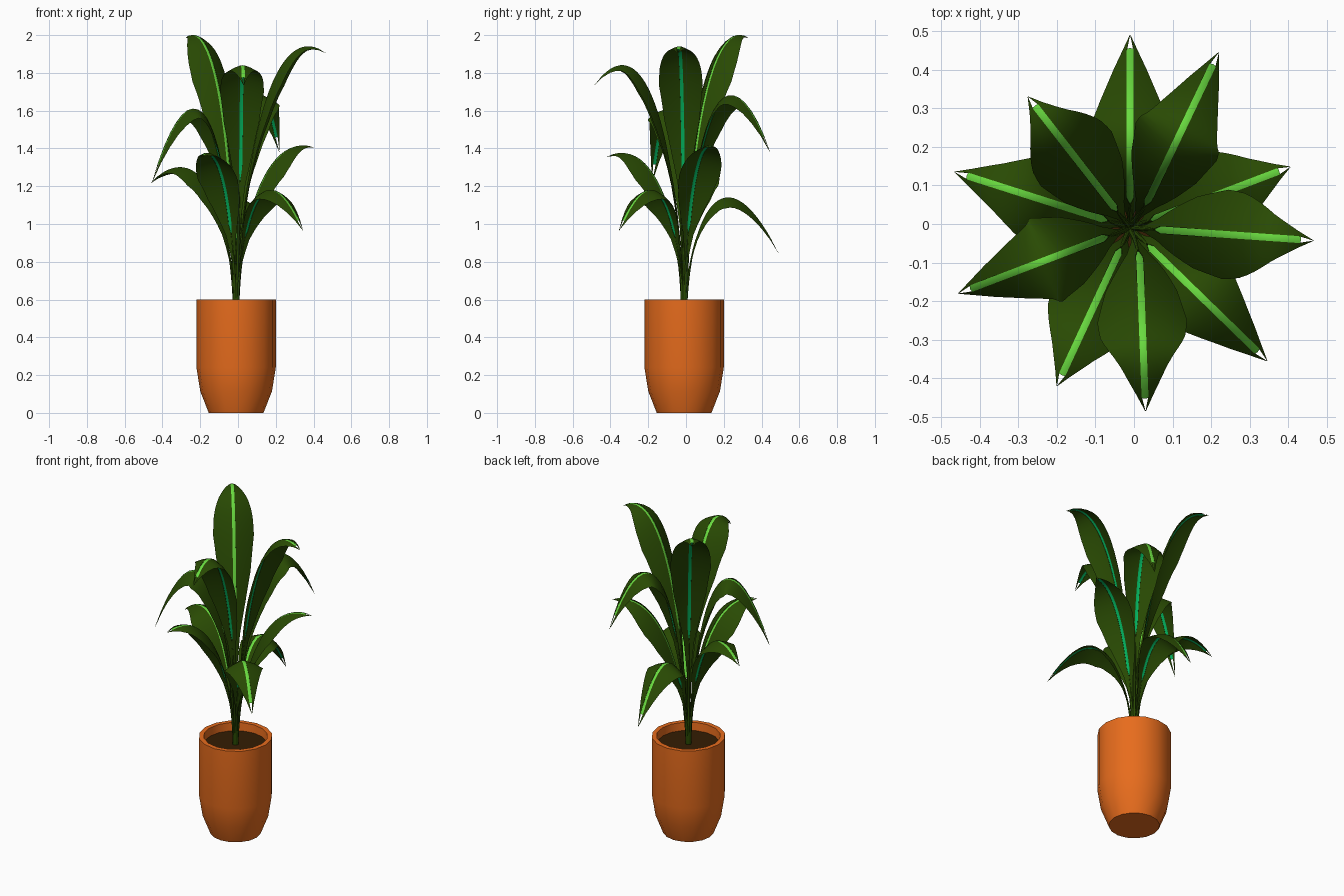
import bpy, bmesh, math
from mathutils import Vector

if "Cube" in bpy.data.objects:
    bpy.data.objects.remove(bpy.data.objects["Cube"])


def material(name, rgb):
    m = bpy.data.materials.new(name)
    m.diffuse_color = (*rgb, 1)
    m.use_nodes = True
    m.node_tree.nodes["Principled BSDF"].inputs["Base Color"].default_value = m.diffuse_color
    return m


TERRACOTTA = material("terracotta orange", (0.80, 0.15, 0.012))
SOIL = material("soil brown", (0.034, 0.012, 0.001))
LEAF = material("leaf dark green", (0.022, 0.068, 0.001))
RIB_TOP = material("rib light green", (0.14, 0.70, 0.05))
RIB_UNDER = material("rib teal green", (0.001, 0.47, 0.12))
CENTRE = Vector((-0.01, -0.01, 0))


def add_mesh(name, verts, faces, mat, recalc=True):
    me = bpy.data.meshes.new(name)
    me.from_pydata(verts, [], faces)
    if recalc:
        bm = bmesh.new()
        bm.from_mesh(me)
        bmesh.ops.recalc_face_normals(bm, faces=bm.faces)
        bm.to_mesh(me)
        bm.free()
    me.materials.append(mat)
    ob = bpy.data.objects.new(name, me)
    bpy.context.collection.objects.link(ob)
    bpy.ops.object.select_all(action='DESELECT')
    bpy.context.view_layer.objects.active = ob
    ob.select_set(True)
    bpy.ops.object.shade_smooth_by_angle(angle=math.radians(40))
    return ob


# Turned shapes: the pot and the soil disc
def lathe(name, profile, mat, n=16):
    verts, faces = [], []
    for r, z in profile:
        for i in range(n):
            a = 2 * math.pi * i / n
            verts.append(CENTRE + Vector((r * math.cos(a), r * math.sin(a), z)))
    for j in range(len(profile) - 1):
        for i in range(n):
            k = (i + 1) % n
            faces.append((j * n + i, j * n + k, j * n + n + k, j * n + n + i))
    last = (len(profile) - 1) * n
    faces += [tuple(range(n)), tuple(range(last, last + n))]
    return add_mesh(name, verts, faces, mat)


lathe("pot", [(0.145, 0), (0.19, 0.115), (0.21, 0.24), (0.21, 0.6),
              (0.182, 0.6), (0.178, 0.53)], TERRACOTTA)
lathe("soil", [(0.179, 0.535), (0.179, 0.55)], SOIL)


# Leaf midrib: a cubic arc in the vertical plane through the hub
def bezier(p, t):
    s = 1 - t
    return p[0] * s**3 + p[1] * 3 * s * s * t + p[2] * 3 * s * t * t + p[3] * t**3


def arc_for(reach, peak, tip):
    z0, lo, hi = 0.54, 0.0, 3.0
    for _ in range(30):           # find the height that gives the wanted peak
        h = (lo + hi) / 2
        p = [Vector((0.008, z0)), Vector((0.06 * reach, z0 + 0.55 * h)),
             Vector((0.41 * reach, z0 + h)), Vector((reach, tip))]
        if max(bezier(p, i / 40).y for i in range(41)) > peak:
            hi = h
        else:
            lo = h
    return p


# Point on the midrib in space; every stem starts close to the pot's centre
def midrib(hub, p, out, t):
    c = bezier(p, t)
    return CENTRE.lerp(hub, min(1, t / 0.35)) + out * c.x + Vector((0, 0, c.y))


WIDTH = [(0, .006), (.18, .009), (.28, .029), (.36, .059), (.46, .093),
         (.6, .117), (.7, .109), (.8, .085), (.9, .047), (1, .001)]
RIB_START, RIB_END, SLOT, THICK = 0.29, 0.96, 0.009, 0.003


def half_width(t):
    for (a, wa), (b, wb) in zip(WIDTH, WIDTH[1:]):
        if t <= b:
            return wa + (wb - wa) * (t - a) / (b - a)
    return WIDTH[-1][1]


# Roof-like fold of the blade across its width
def drop(s):
    return 0.25 * abs(s) + 2 * s * s


# Sweep a cross-section (list of sideways, upward pairs) along the midrib
def sweep(name, hub, p, out, t0, t1, section, closed, mat, steps=20):
    side = Vector((-out.y, out.x, 0))
    verts, faces = [], []
    for i in range(steps + 1):
        t = t0 + (t1 - t0) * i / steps
        d = (bezier(p, t + 0.01) - bezier(p, t - 0.01)).normalized()
        normal = out * -d.y + Vector((0, 0, d.x))
        sec = section(t)
        for s, up in sec:
            verts.append(midrib(hub, p, out, t) + side * s + normal * (up - drop(s)))
    n = len(sec)
    for i in range(steps):
        for j in range(n if closed else n - 1):
            k = (j + 1) % n
            faces.append((i * n + j, i * n + n + j, i * n + n + k, i * n + k))
    return add_mesh(name, verts, faces, mat, recalc=closed)


# Half a blade: thick beside the rib slot, thin at its outer edge
def half_section(sign):
    def section(t):
        w = half_width(t)
        inner = min(SLOT, 0.5 * w) if RIB_START < t < RIB_END else 0
        th = THICK * min(1, w / 0.03)
        return [(sign * inner, th), (sign * (inner + w) / 2, th * 0.6), (sign * w, 0),
                (sign * (inner + w) / 2, -th * 0.6), (sign * inner, -th)]
    return section


# Rib ribbon lying in the slot between the two halves
def rib_section(up):
    def section(t):
        cols = (-1, 0, 1) if up < 0 else (1, 0, -1)
        return [(u * min(SLOT, 0.5 * half_width(t)) * 1.05, up) for u in cols]
    return section


def stem(name, hub, p, out):
    cu = bpy.data.curves.new(name, 'CURVE')
    cu.dimensions = '3D'
    cu.bevel_depth = 0.009
    cu.bevel_resolution = 1
    cu.use_fill_caps = True
    sp = cu.splines.new('POLY')
    sp.points.add(7)
    for i, pt in enumerate(sp.points):
        pt.co = (*midrib(hub, p, out, 0.28 * i / 7), 1)
        pt.radius = 1 - 0.6 * i / 7
    cu.materials.append(LEAF)
    bpy.context.collection.objects.link(bpy.data.objects.new(name, cu))


# Leaves: hub x, tip x, tip y, tip height, highest point of the arch
LEAVES = [(-.01, -.01, .49, .845, 1.14), (.003, .22, .445, 1.38, 1.68),
          (-.01, -.275, .33, 1.985, 2.0), (-.01, -.465, .135, 1.215, 1.30),
          (-.01, .405, .148, 1.405, 1.415), (-.005, .465, -.043, 1.905, 1.94),
          (-.01, .345, -.355, .965, 1.18), (.012, .03, -.485, 1.735, 1.84),
          (-.01, -.2, -.42, 1.355, 1.375), (-.01, -.455, -.18, 1.22, 1.61)]

for k, (hx, x, y, tip, peak) in enumerate(LEAVES, 1):
    hub = Vector((hx, -0.01, 0))
    v = Vector((x, y, 0)) - hub
    out = v.normalized()
    arc = arc_for(v.length, peak, tip)
    stem(f"stem_{k}", hub, arc, out)
    for label, sign in (("left", 1), ("right", -1)):
        sweep(f"leaf_{k}_{label}", hub, arc, out, 0.1, 1, half_section(sign), True, LEAF)
    sweep(f"rib_top_{k}", hub, arc, out, RIB_START, RIB_END, rib_section(0.001), False, RIB_TOP)
    sweep(f"rib_under_{k}", hub, arc, out, RIB_START, RIB_END, rib_section(-0.001), False, RIB_UNDER)
